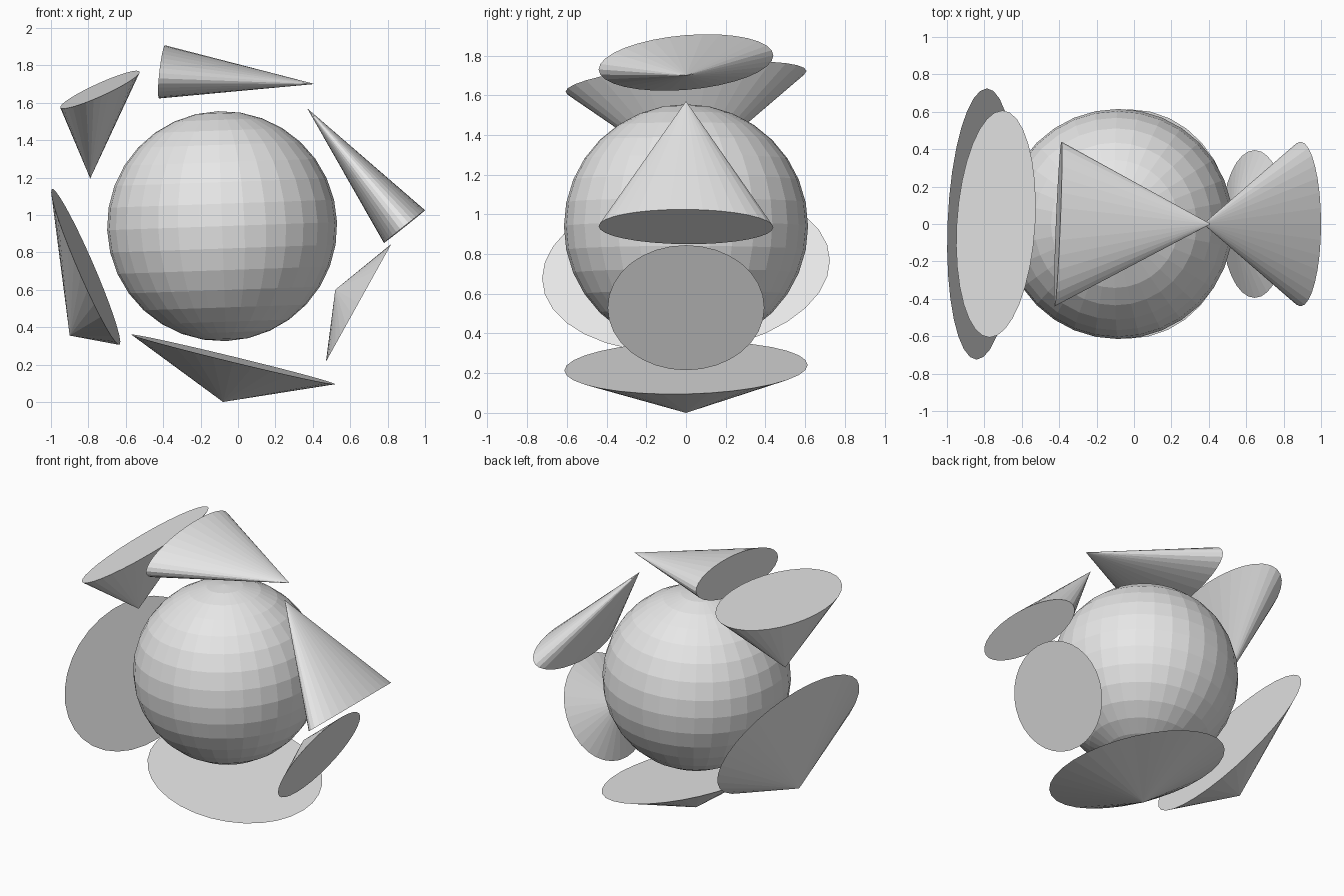
import bpy, bmesh, math
from mathutils import Vector

if "Cube" in bpy.data.objects:
    bpy.data.objects.remove(bpy.data.objects["Cube"])

grey = bpy.data.materials.new("light_grey")
grey.diffuse_color = (0.8, 0.8, 0.8, 1)
grey.use_nodes = True
grey.node_tree.nodes["Principled BSDF"].inputs["Base Color"].default_value = grey.diffuse_color
SIDES = 32


def finish(name, bm):
    bmesh.ops.recalc_face_normals(bm, faces=bm.faces)
    mesh = bpy.data.meshes.new(name)
    bm.to_mesh(mesh)
    bm.free()
    mesh.materials.append(grey)
    obj = bpy.data.objects.new(name, mesh)
    bpy.context.collection.objects.link(obj)
    return obj


def cone(name, apex, center, u, v):
    """Skewed cone: tip point plus an elliptical base with half-axes u and v."""
    bm = bmesh.new()
    tip = bm.verts.new(apex)
    c, u, v = Vector(center), Vector(u), Vector(v)
    angles = [2 * math.pi * i / SIDES for i in range(SIDES)]
    rim = [bm.verts.new(c + u * math.cos(a) + v * math.sin(a)) for a in angles]
    bm.faces.new(rim)
    for i in range(SIDES):
        bm.faces.new((rim[i], rim[(i + 1) % SIDES], tip))
    return finish(name, bm)


# Central faceted ball, leaning very slightly
bm = bmesh.new()
bmesh.ops.create_uvsphere(bm, u_segments=32, v_segments=16, radius=0.615)
ball = finish("ball", bm)
ball.location = (-0.085, 0, 0.94)
ball.rotation_euler = (0, math.radians(-2), 0)

# Ring of cones around the ball
cone("top_cone", (0.41, 0, 1.70), (-0.406, 0, 1.765),
     (0.012, 0, 0.138), (0.018, 0.44, 0.035))
cone("upper_right_cone", (0.37, 0, 1.57), (0.89, 0, 0.9375),
     (0.11, 0, 0.0875), (0, 0.44, -0.003))
cone("lower_right_cone", (0.52, 0, 0.60), (0.645, 0, 0.53),
     (0.175, 0, 0.315), (0, 0.395, 0))
cone("bottom_cone", (-0.08, 0, 0.0), (-0.025, 0, 0.2275),
     (0.545, 0, -0.1325), (0.004, 0.613, 0.014))
cone("lower_left_cone", (-0.90, 0, 0.355), (-0.814, 0, 0.722),
     (0.183, 0, -0.415), (0.0275, 0.725, 0.045))
cone("upper_left_cone", (-0.79, 0, 1.195), (-0.738, 0, 1.67),
     (0.21, 0, 0.087), (0.034, 0.607, 0.052))
